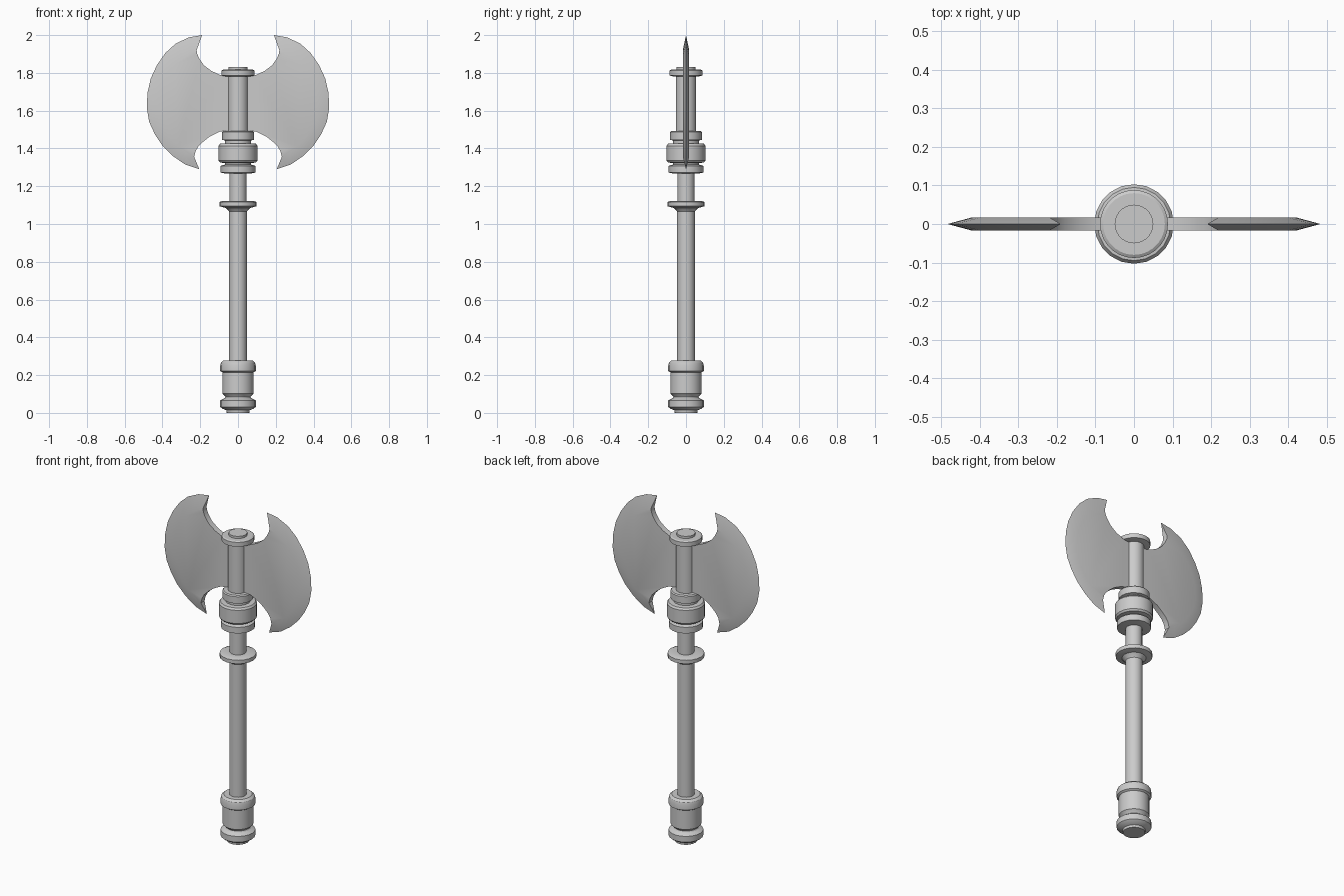
import bpy, bmesh, math

if "Cube" in bpy.data.objects:
    bpy.data.objects.remove(bpy.data.objects["Cube"])

SIDES = 20


def finish(name, bm, angle=30):
    bmesh.ops.recalc_face_normals(bm, faces=bm.faces)
    mesh = bpy.data.meshes.new(name)
    bm.to_mesh(mesh)
    bm.free()
    ob = bpy.data.objects.new(name, mesh)
    bpy.context.collection.objects.link(ob)
    bpy.ops.object.select_all(action='DESELECT')
    ob.select_set(True)
    bpy.context.view_layer.objects.active = ob
    bpy.ops.object.shade_smooth_by_angle(angle=math.radians(angle))
    return ob


def lathe(name, profile, sides=SIDES):
    """Closed turned part from (radius, z) pairs, bottom to top."""
    bm = bmesh.new()
    rings = []
    for r, z in profile:
        rings.append([bm.verts.new((r * math.cos(2 * math.pi * i / sides),
                                    r * math.sin(2 * math.pi * i / sides), z))
                      for i in range(sides)])
    for a, b in zip(rings, rings[1:]):
        for i in range(sides):
            j = (i + 1) % sides
            bm.faces.new((a[i], a[j], b[j], b[i]))
    bm.faces.new(rings[0][::-1])
    bm.faces.new(rings[-1])
    return finish(name, bm)


# Pommel: foot disc, neck and grip end
lathe("pommel_foot", [(.06, 0), (.062, .014), (.082, .022), (.094, .032), (.094, .066),
                      (.07, .078), (.06, .095)])
lathe("pommel_body", [(.06, .07), (.066, .085), (.083, .102), (.083, .215), (.094, .222),
                      (.094, .252), (.09, .266), (.077, .277), (.045, .277)])

# Handle with flared ring
lathe("handle", [(.047, .26), (.047, 1.065), (.054, 1.075), (.07, 1.09)])
lathe("handle_ring", [(.068, 1.086), (.099, 1.094), (.099, 1.116), (.085, 1.122), (.045, 1.122)])
lathe("upper_handle", [(.045, 1.11), (.045, 1.28)])

# Stacked collars below the blades
lathe("lower_collar", [(.07, 1.268), (.092, 1.272), (.092, 1.308), (.07, 1.314), (.07, 1.335)])
lathe("main_collar", [(.07, 1.322), (.095, 1.326), (.103, 1.336), (.103, 1.414), (.095, 1.425),
                      (.07, 1.427)])
lathe("upper_collar", [(.068, 1.42), (.068, 1.442), (.084, 1.446), (.084, 1.486), (.078, 1.492),
                       (.05, 1.492)])

# Head post and cap
lathe("head_post", [(.054, 1.48), (.054, 1.79)])
lathe("head_cap", [(.07, 1.782), (.088, 1.786), (.088, 1.812), (.08, 1.817), (.05, 1.817),
                   (.05, 1.83)], 28)

# Double blade: sharp outer edge, bevel line, and concave inner cut-outs
HALF = .017
edge = [(.19, 2.0), (.26, 1.988), (.33, 1.955), (.385, 1.905), (.43, 1.84), (.462, 1.77),
        (.479, 1.695), (.483, 1.615), (.47, 1.54), (.44, 1.475), (.40, 1.415),
        (.345, 1.36), (.28, 1.315), (.205, 1.29)]
bevel = [(.219, 1.92), (.25, 1.905), (.295, 1.88), (.335, 1.845), (.372, 1.795), (.398, 1.74),
         (.415, 1.68), (.42, 1.615), (.41, 1.555), (.388, 1.505), (.355, 1.455),
         (.315, 1.41), (.27, 1.378), (.232, 1.355)]
inner = [(.225, 1.385), (.21, 1.41), (.185, 1.435), (.15, 1.463), (.10, 1.488), (.03, 1.50),
         (.03, 1.78), (.09, 1.787), (.14, 1.81), (.18, 1.84), (.203, 1.872), (.216, 1.9)]

bm = bmesh.new()
rim = [bm.verts.new((x, 0, z)) for x, z in edge]
n = len(rim)
front, back = [[bm.verts.new((x, s * HALF, z)) for x, z in bevel + inner] for s in (-1, 1)]
for side in (front, back):
    bm.faces.new(side)
    for i in range(n - 1):
        bm.faces.new((rim[i], rim[i + 1], side[i + 1], side[i]))
for i in range(n - 1, len(front)):
    j = (i + 1) % len(front)
    bm.faces.new((front[i], front[j], back[j], back[i]))
bm.faces.new((rim[0], front[0], back[0]))
bm.faces.new((rim[-1], front[n - 1], back[n - 1]))
blades = finish("axe_blades", bm)
mirror = blades.modifiers.new("mirror", 'MIRROR')
mirror.use_mirror_merge = False
